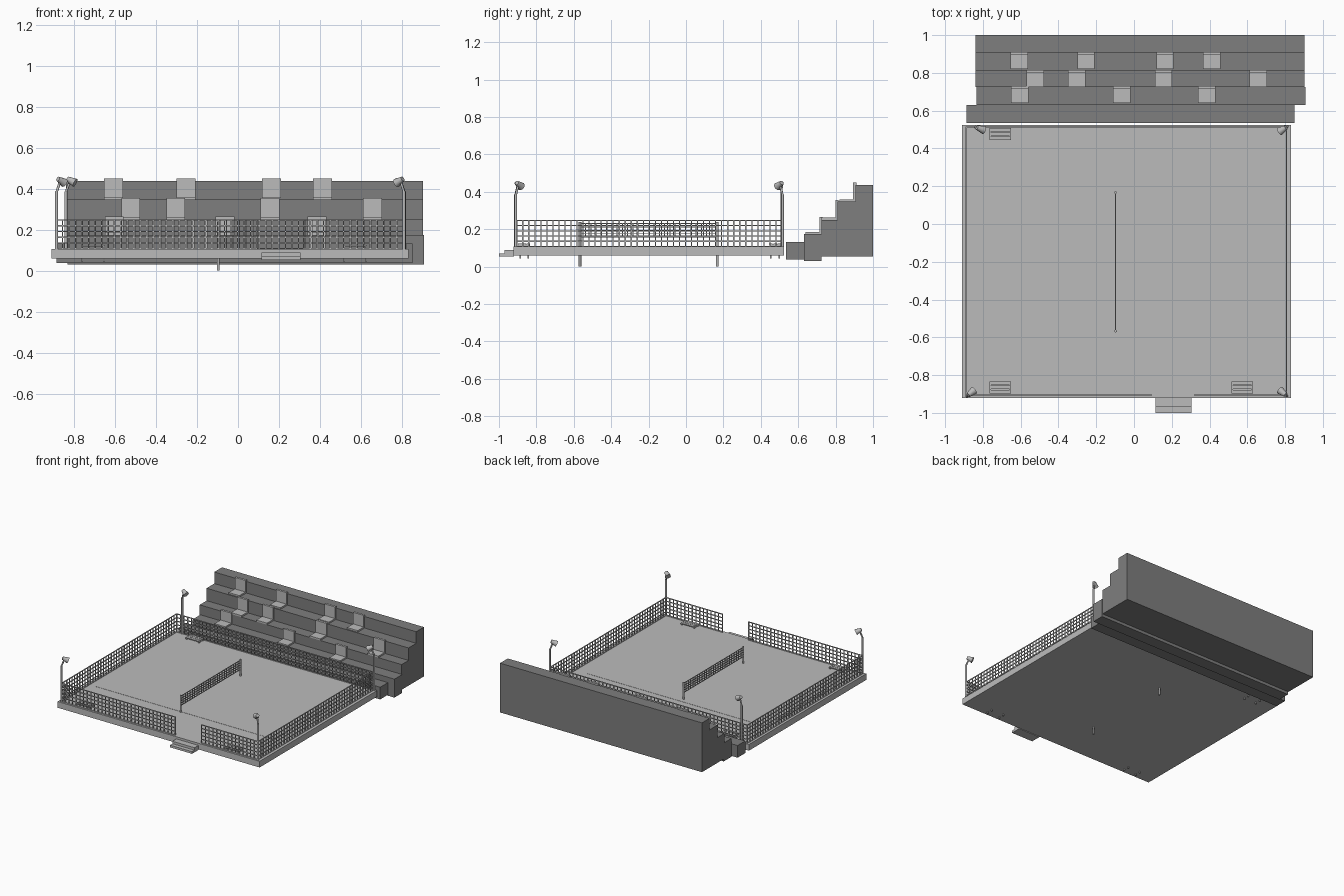
import bpy, bmesh, math
from mathutils import Vector, Matrix

if "Cube" in bpy.data.objects:
    bpy.data.objects.remove(bpy.data.objects["Cube"])


def material(name, v):
    m = bpy.data.materials.new(name)
    m.diffuse_color = (v, v, v, 1)
    m.use_nodes = True
    m.node_tree.nodes["Principled BSDF"].inputs["Base Color"].default_value = m.diffuse_color
    return m


LIGHT = material("light grey", 0.50)
DARK = material("dark grey", 0.21)


def box(bm, x0, x1, y0, y1, z0, z1):
    mat = Matrix.Translation(((x0 + x1) / 2, (y0 + y1) / 2, (z0 + z1) / 2))
    mat = mat @ Matrix.Diagonal((x1 - x0, y1 - y0, z1 - z0, 1))
    bmesh.ops.create_cube(bm, size=1, matrix=mat)


def rod(bm, a, b, r1, r2=None, sides=10):
    a, b = Vector(a), Vector(b)
    d = b - a
    mat = Matrix.Translation((a + b) / 2) @ d.to_track_quat('Z', 'Y').to_matrix().to_4x4()
    bmesh.ops.create_cone(bm, cap_ends=True, segments=sides, radius1=r1,
                          radius2=r1 if r2 is None else r2, depth=d.length, matrix=mat)


def finish(bm, name, mat, smooth=False):
    me = bpy.data.meshes.new(name)
    bm.to_mesh(me)
    bm.free()
    me.materials.append(mat)
    ob = bpy.data.objects.new(name, me)
    bpy.context.collection.objects.link(ob)
    if smooth:
        bpy.ops.object.select_all(action='DESELECT')
        ob.select_set(True)
        bpy.context.view_layer.objects.active = ob
        bpy.ops.object.shade_smooth_by_angle(angle=math.radians(40))
    return ob


def boxes(name, mat, *dims):
    bm = bmesh.new()
    for d in dims:
        box(bm, *d)
    return finish(bm, name, mat)


FLOOR = 0.106

# platform, painted court area and entrance steps
boxes("platform", LIGHT, (-0.91, 0.832, -0.922, 0.525, 0.058, FLOOR))
boxes("court", LIGHT, (-0.838, 0.712, -0.563, 0.21, FLOOR - 0.002, FLOOR + 0.0015))
boxes("entrance_steps", LIGHT,
      (0.114, 0.304, -0.97, -0.92, 0.053, 0.089),
      (0.114, 0.304, -1.0, -0.92, 0.053, 0.07))

# stepped stand, each row slightly offset: x0, x1, y0, y1, z0, z1
boxes("stand_row_1", DARK, (-0.886, 0.851, 0.535, 0.63, 0.037, 0.132))
boxes("stand_row_2", DARK, (-0.833, 0.908, 0.63, 0.725, 0.03, 0.174))
boxes("stand_row_3", DARK, (-0.838, 0.903, 0.725, 0.81, 0.053, 0.25))
boxes("stand_row_4", DARK, (-0.838, 0.903, 0.81, 0.905, 0.053, 0.347))
boxes("stand_row_5", DARK, (-0.838, 0.903, 0.905, 1.0, 0.053, 0.437))

# L-shaped seats: riser y, tread height, back top, centres
rows = [(0.905, 0.347, 0.449, (-0.608, -0.254, 0.164, 0.412)),
        (0.81, 0.25, 0.355, (-0.523, -0.304, 0.156, 0.657)),
        (0.725, 0.174, 0.264, (-0.604, -0.064, 0.386))]
for y, z, top, centres in rows:
    for x in centres:
        boxes("seat", LIGHT,
              (x - 0.046, x + 0.046, y - 0.085, y, z - 0.003, z + 0.012),
              (x - 0.046, x + 0.046, y - 0.011, y + 0.006, z, top))


# lattice panels for the fences and the net
def lattice(name, a, b, z0, z1, cell, rails, t):
    bm = bmesh.new()
    a, b = Vector(a), Vector(b)
    n = round((b - a).length / cell)
    for i in range(n + 1):
        p = a.lerp(b, i / n)
        box(bm, p.x - t, p.x + t, p.y - t, p.y + t, z0, z1)
    for i in range(rails):
        z = z0 + t + (z1 - z0 - 2 * t) * i / (rails - 1)
        box(bm, a.x - t, b.x + t, a.y - t, b.y + t, z - t, z + t)
    return finish(bm, name, LIGHT)


L, R, F, B = -0.888, 0.807, -0.905, 0.513
for name, a, b in [("fence_left", (L, F), (L, B)), ("fence_right", (R, F), (R, B)),
                   ("fence_back", (L, B), (R, B)),
                   ("fence_front_left", (L, F), (0.093, F)),
                   ("fence_front_right", (0.32, F), (R, F))]:
    lattice(name, a, b, FLOOR - 0.002, 0.25, 0.032, 6, 0.003)

# net with its two posts, which run through the floor
lattice("net", (-0.097, -0.565), (-0.097, 0.167), 0.155, 0.232, 0.028, 5, 0.0025)
for y in (-0.567, 0.167):
    bm = bmesh.new()
    rod(bm, (-0.097, y, 0), (-0.097, y, 0.238), 0.007)
    finish(bm, "net_post", LIGHT, True)

# low slatted benches
for x, y in [(-0.707, 0.476), (-0.707, -0.865), (0.572, -0.865)]:
    bm = bmesh.new()
    for k in (-1, 0, 1):
        box(bm, x - 0.057, x + 0.057, y + k * 0.0225 - 0.0095, y + k * 0.0225 + 0.0095, 0.117, 0.124)
    for sx in (-1, 1):
        box(bm, x + sx * 0.053 - 0.004, x + sx * 0.053 + 0.004, y - 0.03, y + 0.03, 0.11, 0.117)
        for sy in (-1, 1):
            px, py = x + sx * 0.053, y + sy * 0.022
            box(bm, px - 0.004, px + 0.004, py - 0.004, py + 0.004, 0.043, 0.117)
    finish(bm, "bench", LIGHT)

# corner floodlights leaning inwards: pole position, inward direction
for x, y, dx, dy in [(-0.885, -0.912, 1, 0.8), (0.81, -0.91, -1, 0.8),
                     (-0.84, 0.513, 1, -0.35), (0.812, 0.516, -1, -0.65)]:
    d = Vector((dx, dy, 0)).normalized()
    base = Vector((x, y, 0))
    up = Vector((0, 0, 1))
    bm = bmesh.new()
    rod(bm, base + up * 0.1, base + up * 0.385, 0.0075)
    rod(bm, base + up * 0.382, base + d * 0.017 + up * 0.425, 0.006)
    finish(bm, "lamp_pole", LIGHT, True)
    bm = bmesh.new()
    c = base + d * 0.03 + up * 0.437
    axis = (d - up * 0.5).normalized()
    rod(bm, c - axis * 0.024, c + axis * 0.02, 0.012, 0.022, 12)
    finish(bm, "lamp_head", LIGHT, True)
